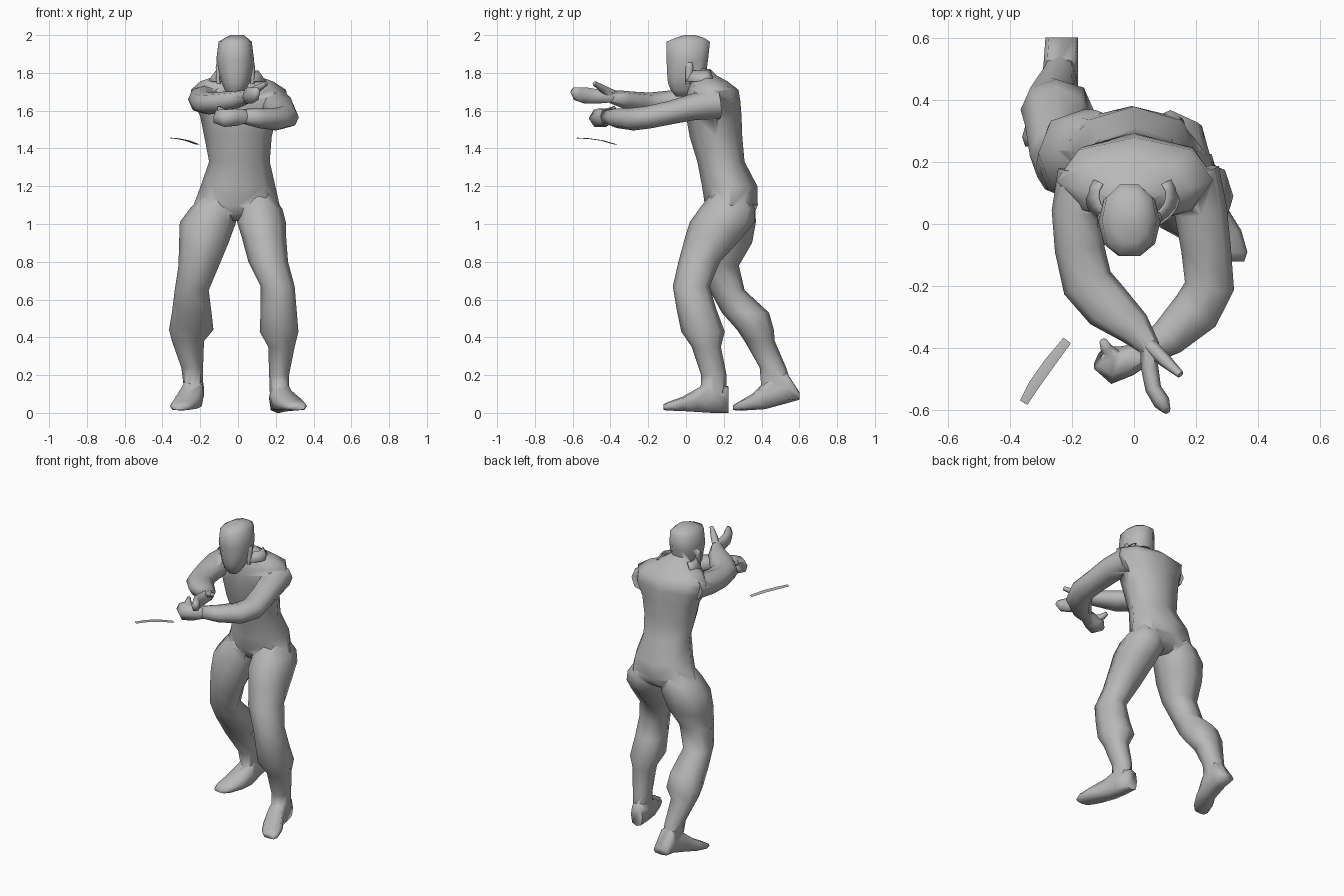
import bpy, bmesh, math
from mathutils import Vector

mat = bpy.data.materials.new("plain grey")
mat.diffuse_color = (0.48, 0.48, 0.48, 1)
Z = Vector((0, 0, 1))


def outline(n, power=0.9):
    """Unit rounded outline with corners on both axes."""
    pts = []
    for i in range(n):
        a = 2 * math.pi * i / n
        c, s = math.cos(a), math.sin(a)
        pts.append((math.copysign(abs(c) ** power, c), math.copysign(abs(s) ** power, s)))
    return pts


def smooth(ob, angle=80):
    bpy.ops.object.select_all(action='DESELECT')
    ob.select_set(True)
    bpy.context.view_layer.objects.active = ob
    bpy.ops.object.shade_smooth_by_angle(angle=math.radians(angle))


def loft(name, rings, closed=True):
    bm = bmesh.new()
    vs = [[bm.verts.new(p) for p in r] for r in rings]
    n = len(vs[0])
    for a, b in zip(vs, vs[1:]):
        for i in range(n if closed else n - 1):
            j = (i + 1) % n
            bm.faces.new((a[i], a[j], b[j], b[i]))
    if closed:
        bm.faces.new(vs[0])
        bm.faces.new(vs[-1])
    bmesh.ops.recalc_face_normals(bm, faces=bm.faces)
    me = bpy.data.meshes.new(name)
    bm.to_mesh(me)
    bm.free()
    me.materials.append(mat)
    ob = bpy.data.objects.new(name, me)
    bpy.context.collection.objects.link(ob)
    smooth(ob)
    return ob


def stack(name, rows, n=8, power=0.9):
    """Rows are height, left, right, front, back."""
    return loft(name, [[((l + r) / 2 + u * (r - l) / 2, (f + b) / 2 + v * (b - f) / 2, z)
                        for u, v in outline(n, power)] for z, l, r, f, b in rows])


def foot(name, rows):
    """Rows are depth, left, right, bottom, top."""
    return loft(name, [[((l + r) / 2 + u * (r - l) / 2, y, (d + t) / 2 + v * (t - d) / 2)
                        for u, v in outline(8, 0.65)] for y, l, r, d, t in rows])


def limb(name, rows, n=8):
    """Rows are x, y, z, half width, half height along a path."""
    p = [Vector(r[:3]) for r in rows]
    rings = []
    for i, r in enumerate(rows):
        t = (p[min(i + 1, len(p) - 1)] - p[max(i - 1, 0)]).normalized()
        side = t.cross(Z).normalized()
        up = side.cross(t)
        rings.append([p[i] + side * u * r[3] + up * v * r[4] for u, v in outline(n)])
    return loft(name, rings)


def fuse(base, parts):
    """Weld closed parts into one skin without hidden faces."""
    for part in parts:
        mod = base.modifiers.new("weld", 'BOOLEAN')
        mod.operation, mod.solver, mod.object = 'UNION', 'EXACT', part
        bpy.context.view_layer.objects.active = base
        bpy.ops.object.modifier_apply(modifier=mod.name)
        bpy.data.objects.remove(part)
    smooth(base)


# Torso with broad shoulders sloping up to the neck
body = stack("body", [
    (1.015, -.06, .04, .17, .30), (1.05, -.17, .15, .125, .36), (1.10, -.235, .22, .10, .38),
    (1.20, -.198, .198, .085, .378), (1.33, -.153, .168, .06, .31),
    (1.46, -.178, .178, .02, .298), (1.57, -.20, .205, 0, .294),
    (1.65, -.24, .26, 0, .288), (1.71, -.25, .255, .005, .278),
    (1.755, -.20, .185, .02, .22), (1.785, -.11, .10, .03, .165),
    (1.82, -.065, .05, .04, .13)], 8, 0.97)

# Legs: left one forward, right one trailing
left_leg = stack("left_leg", [
    (1.17, .03, .17, .14, .32), (1.08, .0, .235, .07, .367), (1.01, -.005, .253, .02, .362),
    (.93, .02, .255, -.005, .30),
    (.80, .055, .265, -.04, .18), (.67, .12, .30, -.07, .125), (.55, .12, .31, -.05, .16),
    (.43, .115, .32, -.025, .205), (.35, .16, .30, .03, .185),
    (.20, .165, .27, .08, .215), (.06, .17, .27, .075, .21)])
right_leg = stack("right_leg", [
    (1.17, -.17, -.03, .14, .32), (1.09, -.248, 0, .105, .367), (1.01, -.308, -.01, .085, .37),
    (.90, -.312, -.05, .07, .35),
    (.78, -.315, -.10, .085, .28), (.65, -.335, -.155, .125, .31), (.53, -.35, -.14, .19, .44),
    (.44, -.365, -.13, .27, .465), (.38, -.35, -.18, .31, .47),
    (.24, -.30, -.185, .39, .53), (.12, -.285, -.185, .40, .57)])

# Feet turned slightly outward
left_foot = foot("left_foot", [
    (.225, .165, .25, 0, .14), (.14, .165, .275, 0, .17), (.06, .175, .295, .005, .13),
    (-.02, .20, .345, .01, .085), (-.09, .24, .365, .012, .06), (-.12, .27, .355, .015, .045)])
right_foot = foot("right_foot", [
    (.60, -.285, -.18, .07, .11), (.53, -.29, -.18, .05, .22), (.42, -.30, -.18, .02, .17),
    (.35, -.34, -.20, .015, .10), (.28, -.36, -.24, .012, .06), (.25, -.35, -.27, .015, .04)])

# Arms reaching forward and crossing
right_arm = limb("right_arm", [
    (-.165, .17, 1.67, .08, .07), (-.18, .04, 1.66, .085, .07), (-.175, -.08, 1.645, .08, .062),
    (-.15, -.19, 1.638, .083, .058), (-.085, -.265, 1.645, .08, .055),
    (0, -.335, 1.66, .058, .046), (.055, -.40, 1.675, .032, .035)])
left_arm = limb("left_arm", [
    (.19, .17, 1.635, .085, .08), (.215, .04, 1.62, .085, .07), (.232, -.08, 1.59, .08, .062),
    (.243, -.20, 1.565, .08, .06), (.20, -.28, 1.555, .08, .06),
    (.11, -.365, 1.56, .062, .052), (.03, -.42, 1.57, .04, .04)])

# Hands and raised thumbs
right_hand = limb("right_hand", [
    (.05, -.38, 1.675, .03, .034), (.05, -.46, 1.675, .028, .042), (.062, -.53, 1.68, .026, .048),
    (.09, -.575, 1.69, .027, .04), (.105, -.60, 1.71, .014, .018)], 6)
right_thumb = limb("right_thumb", [
    (.05, -.39, 1.69, .024, .022), (.10, -.44, 1.715, .022, .02),
    (.15, -.485, 1.745, .012, .012)], 6)
left_hand = limb("left_hand", [
    (.05, -.41, 1.57, .035, .036), (-.02, -.44, 1.565, .05, .052),
    (-.07, -.455, 1.56, .06, .052), (-.115, -.435, 1.57, .034, .04)], 6)
left_thumb = limb("left_thumb", [
    (-.06, -.43, 1.585, .025, .02), (-.09, -.40, 1.60, .02, .018),
    (-.10, -.375, 1.615, .012, .012)], 6)

# Neck, flat-topped head and ears
neck = stack("neck", [(1.70, -.065, .045, .005, .12), (1.86, -.065, .04, 0, .105)])
head = stack("head", [
    (1.675, -.045, .015, -.055, .01), (1.71, -.07, .04, -.085, .05),
    (1.75, -.088, .062, -.10, .085),
    (1.80, -.10, .075, -.105, .112), (1.87, -.115, .085, -.108, .122),
    (1.965, -.103, .073, -.108, .132), (1.985, -.07, .05, -.06, .10),
    (2.0, -.04, .03, -.01, .05)], 10)
ears = [stack(side + "_ear", [(1.74, x - .01, x + .01, -.005, .025),
                              (1.83, x - .014, x + .014, -.005, .042),
                              (1.855, x - .01, x + .01, .005, .035)], 6)
        for side, x in (("right", -.104), ("left", .076))]

fuse(body, [left_leg, right_leg, left_foot, right_foot, left_arm, right_arm, right_hand,
            right_thumb, left_hand, left_thumb, neck, head] + ears)

# Collar flaps on both sides of the neck, open at front and back
for side, s in (("left", 1), ("right", -1)):
    arc = [math.radians(-55 + 17 * i) for i in range(6)]
    flap = loft(side + "_collar", [[(s * cx * math.cos(a) - .005, .09 + cy * math.sin(a), z)
                                    for a in arc]
                                   for cx, cy, z in ((.15, .11, 1.755), (.11, .08, 1.81))],
                closed=False)
    solid = flap.modifiers.new("thickness", 'SOLIDIFY')
    solid.thickness = 0.008
    solid.offset = 0

# Thin curved strip floating beside the hands
limb("blade", [(-.355, -.575, 1.455, .014, .002), (-.32, -.515, 1.452, .018, .002),
               (-.27, -.445, 1.442, .018, .002), (-.215, -.375, 1.422, .015, .002)], 4)
